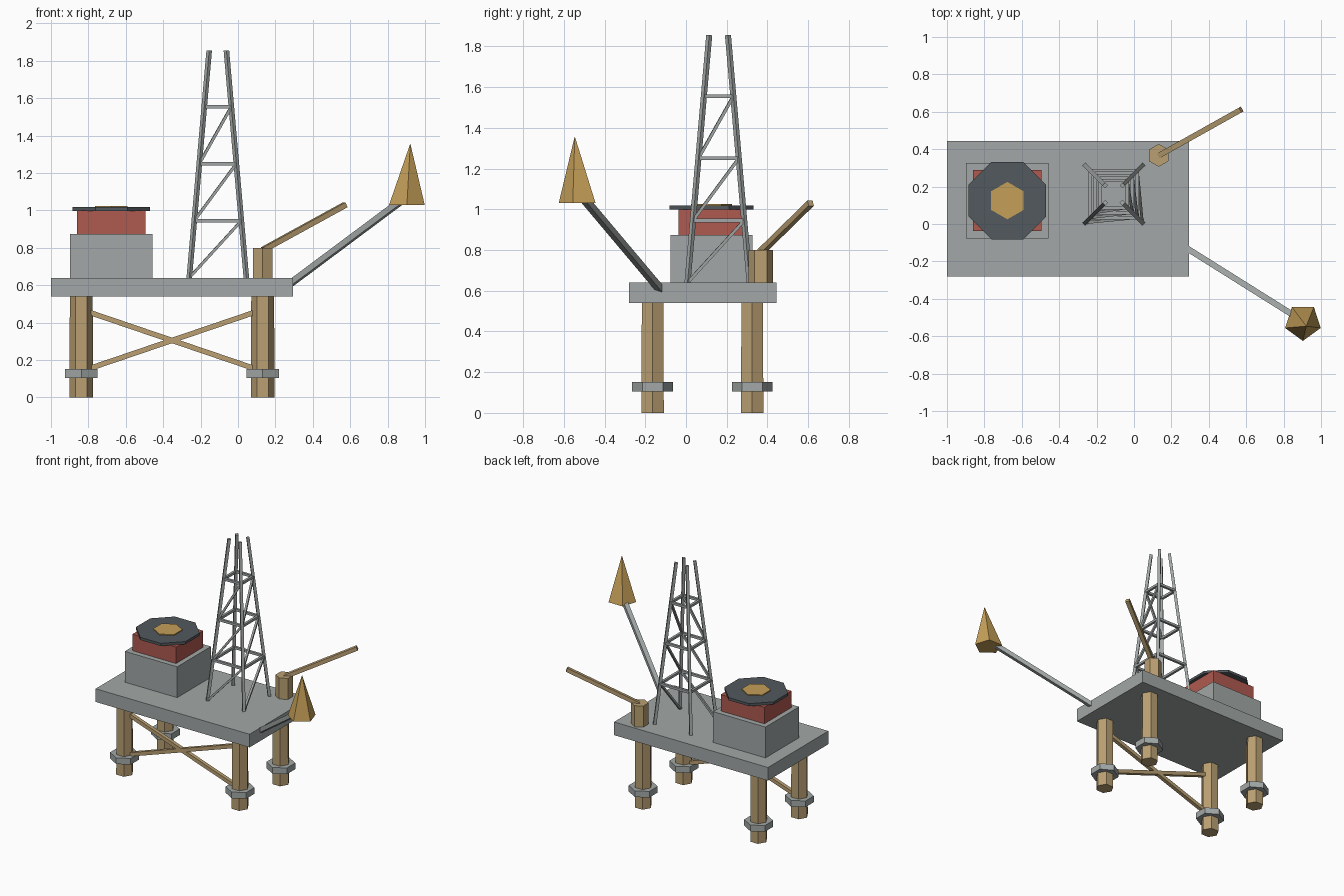
import bpy, math
from mathutils import Vector

if "Cube" in bpy.data.objects:
    bpy.data.objects.remove(bpy.data.objects["Cube"])


def material(name, rgb):
    m = bpy.data.materials.new(name)
    m.diffuse_color = (*rgb, 1)
    m.use_nodes = True
    m.node_tree.nodes["Principled BSDF"].inputs["Base Color"].default_value = m.diffuse_color
    return m


STEEL = material("steel grey", (0.36, 0.39, 0.385))
TAN = material("tan", (0.49, 0.35, 0.17))
GOLD = material("gold", (0.56, 0.35, 0.10))
RED = material("brick red", (0.43, 0.10, 0.08))
DARK = material("dark grey", (0.085, 0.10, 0.11))


def loft(name, bottom, top, mat):
    """Solid between two matching loops of points."""
    n = len(bottom)
    faces = [tuple(reversed(range(n))), tuple(range(n, 2 * n))]
    faces += [(i, (i + 1) % n, n + (i + 1) % n, n + i) for i in range(n)]
    me = bpy.data.meshes.new(name)
    me.from_pydata([tuple(p) for p in bottom + top], [], faces)
    me.materials.append(mat)
    ob = bpy.data.objects.new(name, me)
    bpy.context.collection.objects.link(ob)
    return ob


def ring(x, y, z, r, n, deg):
    a = [math.radians(deg) + math.tau * i / n for i in range(n)]
    return [Vector((x + r * math.cos(t), y + r * math.sin(t), z)) for t in a]


def prism(name, x, y, z0, z1, r, n, deg, mat, r_top=None):
    return loft(name, ring(x, y, z0, r, n, deg),
                ring(x, y, z1, r_top or r, n, deg), mat)


def box(name, x0, x1, y0, y1, z0, z1, mat):
    c = [(x0, y0), (x1, y0), (x1, y1), (x0, y1)]
    return loft(name, [(x, y, z0) for x, y in c], [(x, y, z1) for x, y in c], mat)


def bar(name, a, b, w, mat):
    """Square bar from a to b with upright sides."""
    a, b = Vector(a), Vector(b)
    d = (b - a).normalized()
    s = d.cross(Vector((0, 0, 1))).normalized() * w / 2
    u = s.cross(d)
    off = [s + u, u - s, -s - u, s - u]
    return loft(name, [a + o for o in off][::-1], [b + o for o in off][::-1], mat)


# Deck
box("deck", -1.0, 0.293, -0.28, 0.445, 0.54, 0.64, STEEL)

# Legs with collars
LX, LY = (-0.838, 0.132), (-0.164, 0.325)
for xn, x in zip(("left", "right"), LX):
    for yn, y in zip(("front", "back"), LY):
        prism(f"{yn}_{xn}_leg", x, y, 0, 0.55, 0.0635, 6, 0, TAN, 0.061)
        prism(f"{yn}_{xn}_collar", x, y, 0.105, 0.152, 0.1, 6, 30, STEEL)

# Crossed braces between the front legs
bar("brace_falling", (LX[0], LY[0], 0.47), (LX[1], LY[0], 0.14), 0.028, TAN)
bar("brace_rising", (LX[0], LY[0], 0.14), (LX[1], LY[0], 0.47), 0.028, TAN)

# Living quarters and helicopter pad
HX, HY = -0.677, 0.125
box("quarters_lower", HX - 0.22, HX + 0.22, HY - 0.202, HY + 0.202, 0.635, 0.874, STEEL)
box("quarters_upper", HX - 0.183, HX + 0.183, HY - 0.163, HY + 0.163, 0.87, 0.999, RED)
prism("helipad", HX, HY, 0.998, 1.018, 0.224, 8, 22.5, DARK)
prism("helipad_marking", HX, HY, 1.016, 1.025, 0.1, 6, 30, GOLD)

# Derrick tower
DX, DY, Z0, Z1 = -0.108, 0.16, 0.635, 1.855


def tower(sx, sy, z):
    h = 0.153 + (0.046 - 0.153) * (z - Z0) / (Z1 - Z0)
    return (DX + sx * h, DY + sy * h, z)


CORNERS = [(-1, -1), (1, -1), (1, 1), (-1, 1)]
LEVELS = [0.64, 0.945, 1.25, 1.555]
for i, c in enumerate(CORNERS):
    n = CORNERS[(i + 1) % 4]
    bar(f"derrick_leg_{i}", tower(*c, Z0), tower(*c, Z1), 0.021, STEEL)
    for k, z in enumerate(LEVELS[1:]):
        bar(f"derrick_girt_{i}_{k}", tower(*c, z), tower(*n, z), 0.018, STEEL)
# Diagonals on the front and right sides
for k in range(3):
    for i in (0, 1):
        bar(f"derrick_diagonal_{i}_{k}", tower(*CORNERS[i], LEVELS[k]),
            tower(*CORNERS[i + 1], LEVELS[k + 1]), 0.015, STEEL)

# Crane
prism("crane_pedestal", 0.132, 0.367, 0.635, 0.80, 0.061, 6, 30, TAN)
bar("crane_boom", (0.135, 0.367, 0.79), (0.573, 0.612, 1.03), 0.029, TAN)

# Flare boom and flame
bar("flare_boom", (0.275, -0.125, 0.605), (0.885, -0.508, 1.06), 0.032, STEEL)
loft("flare_flame", ring(0.903, -0.525, 1.03, 0.1, 5, -90),
     ring(0.921, -0.546, 1.355, 0.001, 5, -90), GOLD)
